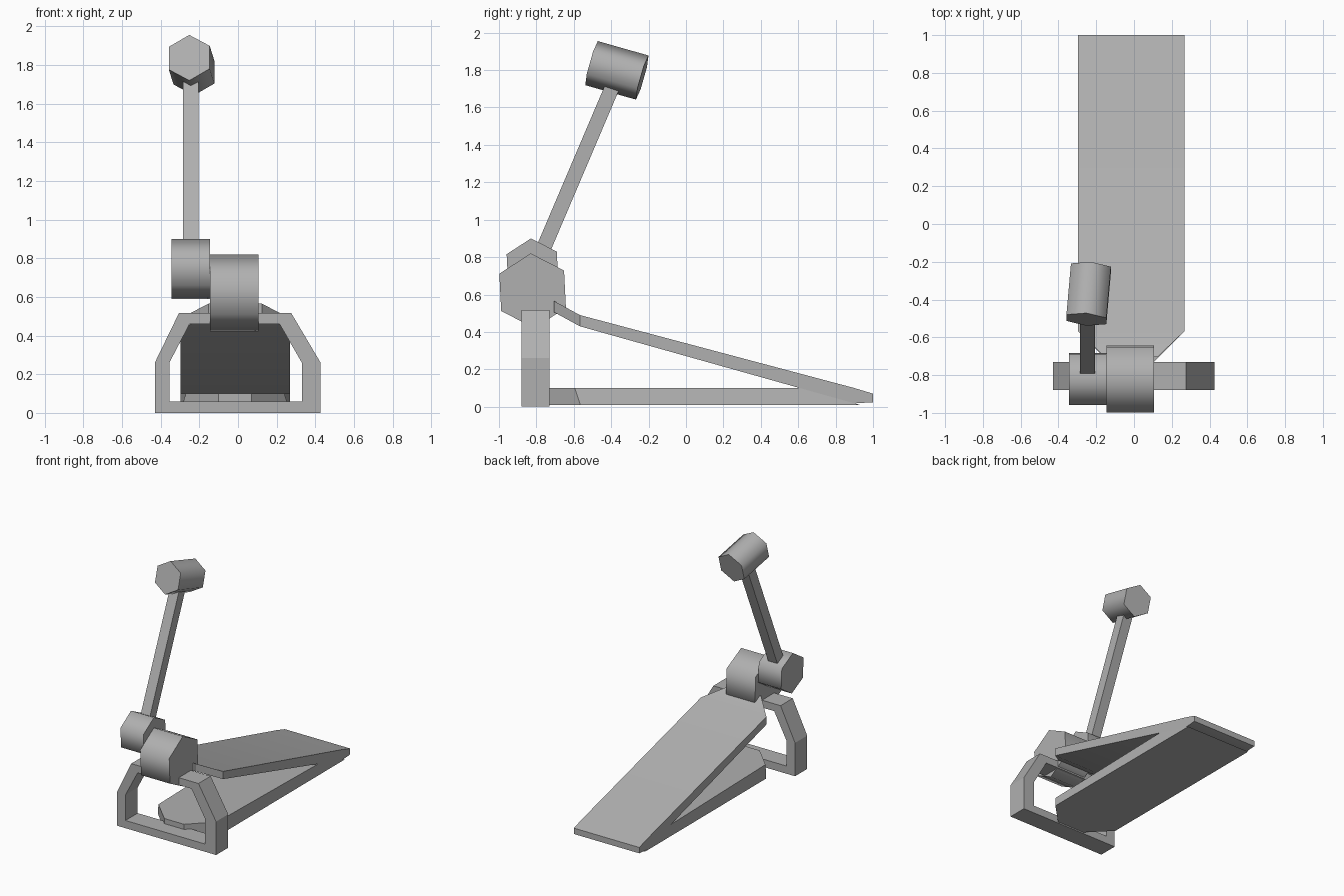
import bpy, bmesh, math
from mathutils import Vector

if "Cube" in bpy.data.objects:
    bpy.data.objects.remove(bpy.data.objects["Cube"])

# darker grey shared by all parts
grey = bpy.data.materials.new("dark_grey")
grey.diffuse_color = (.435, .435, .435, 1)
grey.use_nodes = True
grey.node_tree.nodes["Principled BSDF"].inputs["Base Color"].default_value = grey.diffuse_color


def make(name, verts, faces, smooth_angle=0):
    bm = bmesh.new()
    vs = [bm.verts.new(v) for v in verts]
    for f in faces:
        bm.faces.new([vs[i] for i in f])
    bmesh.ops.recalc_face_normals(bm, faces=bm.faces)
    # smooth below the given angle, sharp above it
    for f in bm.faces:
        f.smooth = smooth_angle > 0
    for e in bm.edges:
        e.smooth = e.calc_face_angle(0) < math.radians(smooth_angle)
    me = bpy.data.meshes.new(name)
    bm.to_mesh(me)
    bm.free()
    me.materials.append(grey)
    ob = bpy.data.objects.new(name, me)
    bpy.context.collection.objects.link(ob)
    return ob


def loft(name, rings, smooth_angle=0, closed=False):
    """Join equal-length point rings; cap the ends unless closed."""
    n, m = len(rings[0]), len(rings)
    verts = [p for r in rings for p in r]
    faces = [(i * n + j, i * n + (j + 1) % n,
              (i + 1) % m * n + (j + 1) % n, (i + 1) % m * n + j)
             for i in range(m if closed else m - 1) for j in range(n)]
    if not closed:
        faces += [tuple(range(n)), tuple(range((m - 1) * n, m * n))]
    return make(name, verts, faces, smooth_angle)


def prism(name, start, end, up, radius, sides=6, smooth_angle=70, turn=0):
    a, b = Vector(start), Vector(end)
    axis = (b - a).normalized()
    u = Vector(up)
    u = (u - axis * u.dot(axis)).normalized()
    v = axis.cross(u)
    angles = [turn + math.tau * k / sides for k in range(sides)]
    ring = [(u * math.cos(t) + v * math.sin(t)) * radius for t in angles]
    return loft(name, [[c + p for p in ring] for c in (a, b)], smooth_angle)


# support frame: hollow arch
outer = [(-.43, 0), (.425, 0), (.425, .26), (.275, .517), (-.305, .517), (-.43, .26)]
outer = [(-.43, 0), (.427, 0), (.427, .26), (.275, .517), (-.305, .517), (-.43, .26)]
inner = [(-.355, .06), (.33, .06), (.33, .26), (.215, .46), (-.25, .46), (-.355, .26)]
rings = [[(x, y, z) for x, z in prof]
         for prof, y in ((outer, -.88), (outer, -.73), (inner, -.73), (inner, -.88))]
loft("support_frame", rings, closed=True)

# sloping pedal plate: (y, top z, bottom z, half width)
cx = -.0145
stations = [(-.705, .565, .505, .138), (-.567, .49, .43, .2825),
            (.9, .1, .018, .2825), (1.0, .07, .024, .2825)]
loft("pedal_plate", [[(cx - w, y, t), (cx + w, y, t), (cx + w, y, b), (cx - w, y, b)]
                     for y, t, b, w in stations], smooth_angle=30)

# base plate: (x, y) outlines with a cut-off nose, sides leaning in at the front
nose = [(.07, -.765), (-.1, -.765)]
bottom = [(.268, .93), (.268, -.565), *nose, (-.297, -.565), (-.297, .93)]
top = [(.268, .62), (.24, -.595), *nose, (-.27, -.595), (-.297, .62)]
loft("base_plate", [[(x, y, .01) for x, y in bottom], [(x, y, .1) for x, y in top]])

# hexagonal drums
tilt = (0, -.05, 1)
prism("large_drum", (-.145, -.82, .62), (.105, -.82, .62), tilt, .2)
prism("small_drum", (-.343, -.821, .745), (-.145, -.821, .745), tilt, .155)

# beater arm and head
prism("beater_arm", (-.245, -.79, .78), (-.245, -.377, 1.75), (1, 0, 0),
      .056, sides=4, smooth_angle=0, turn=math.pi / 4)
prism("beater_head", (-.252, -.505, 1.837), (-.228, -.234, 1.76), (0, .28, 1), .1225)
